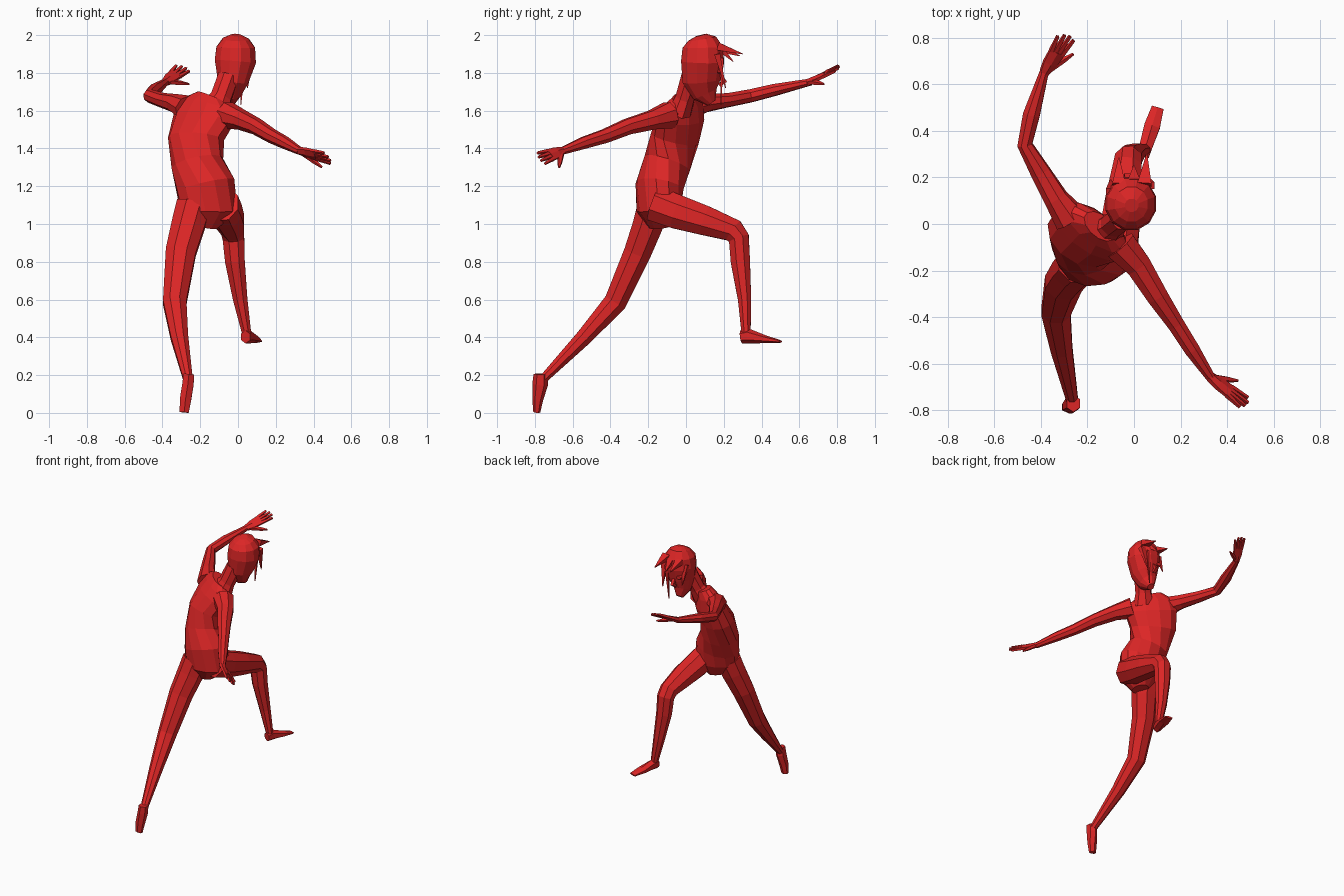
import bpy, bmesh, math
from mathutils import Vector

RED = bpy.data.materials.new("red")
RED.diffuse_color = (0.72, 0.019, 0.019, 1)


def tube(bm, stations, ref, n=8):
    """Loft flat-sided elliptical rings; station = x, y, z, half width along ref, half depth."""
    pts = [Vector(s[:3]) for s in stations]
    refs = ref if isinstance(ref, list) else [ref] * len(pts)
    rings = []
    for i, s in enumerate(stations):
        a, b = pts[max(i - 1, 0)], pts[min(i + 1, len(pts) - 1)]
        t = (pts[i] - a).normalized() + (b - pts[i]).normalized()
        t.normalize()
        side = Vector(refs[i])
        side = (side - t * side.dot(t)).normalized()
        up = t.cross(side)
        ring = []
        for k in range(n):
            w = 2 * math.pi * (k + 0.5) / n
            r = 1 / math.cos(math.pi / n) if n < 9 else 1
            ring.append(bm.verts.new(pts[i] + side * s[3] * r * math.cos(w) + up * s[4] * r * math.sin(w)))
        rings.append(ring)
    for p, q in zip(rings, rings[1:]):
        for k in range(n):
            bm.faces.new((p[k], p[(k + 1) % n], q[(k + 1) % n], q[k]))
    bm.faces.new(rings[0][::-1])
    bm.faces.new(rings[-1])


def part(name, tubes):
    """Make one object out of (stations, ref, sides) tubes."""
    bm = bmesh.new()
    for stations, ref, n in tubes:
        tube(bm, stations, ref, n)
    bmesh.ops.recalc_face_normals(bm, faces=bm.faces)
    me = bpy.data.meshes.new(name)
    bm.to_mesh(me)
    bm.free()
    me.materials.append(RED)
    ob = bpy.data.objects.new(name, me)
    bpy.context.collection.objects.link(ob)


def hand(name, wrist, tip, across, thumb):
    """Flat palm, four fingers and a thumb."""
    w, d, c = Vector(wrist), Vector(tip) - Vector(wrist), Vector(across).normalized()
    st = lambda p, a, b: (*p, a, b)
    tubes = [([st(w, .02, .018), st(w + d * .25, .032, .015), st(w + d * .55, .036, .011)], c, 6)]
    for i, length in enumerate((.9, .98, 1.0, .94)):
        o = i - 1.5
        base = w + d * .52 + c * o * .018
        end = w + d * length + c * o * .025
        tubes.append(([st(base, .009, .009), st(end, .006, .006)], c, 4))
    th = Vector(thumb)
    base = w + d * .12 + c * .015
    tubes.append(([st(base, .014, .012), st(base.lerp(th, .6), .011, .01), st(th, .005, .005)], d, 5))
    part(name, tubes)


X = (1, 0, 0)
CHEST = (.81, -.57, -.15)   # twisted shoulder line

# Torso, leaning forward and twisting from hips to shoulders
part("torso", [([
    (-.17, -.135, .985, .06, .06), (-.155, -.145, 1.07, .155, .115),
    (-.172, -.14, 1.2, .16, .13), (-.215, -.1, 1.32, .14, .125),
    (-.222, -.06, 1.45, .163, .115), (-.18, -.03, 1.56, .185, .095),
    (-.165, -.015, 1.63, .165, .068), (-.145, -.01, 1.675, .085, .05)],
    [(.97, .2, 0), (.97, .2, 0), (1, .05, 0), (.95, -.25, -.05)] + [CHEST] * 4, 12)])

# Neck
part("neck", [([(-.125, -.03, 1.6, .085, .06), (-.09, -.005, 1.67, .055, .05),
                (-.05, .03, 1.78, .055, .055)], X, 8)])

# Head with nose and eyes, facing +y
head = [([(-.04, .135, 1.64, .025, .025), (-.04, .1, 1.69, .058, .07),
          (-.027, .083, 1.76, .085, .105), (-.014, .088, 1.86, .113, .118),
          (-.012, .088, 1.935, .106, .11), (-.011, .085, 1.98, .072, .078),
          (-.01, .08, 2.0, .03, .03)], X, 12),
        ([(-.025, .17, 1.80, .01, .012), (-.03, .205, 1.755, .012, .012),
          (-.03, .175, 1.735, .01, .01)], X, 4)]
for s in (-1, 1):
    head.append(([(-.022 + s * .045, .15, 1.81, .026, .018),
                  (-.022 + s * .045, .188, 1.81, .02, .012)], X, 8))
part("head", head)

# Pointed hair locks at the forehead and beside the face
locks = [((-.065, .17, 1.93), (-.065, .285, 1.89), .028), ((.045, .17, 1.94), (.055, .30, 1.90), .03),
         ((.0, .18, 1.93), (.0, .25, 1.86), .025), ((.065, .165, 1.9), (.05, .21, 1.72), .022),
         ((.03, .19, 1.88), (.015, .185, 1.63), .014), ((-.1, .14, 1.9), (-.1, .19, 1.76), .02)]
part("hair_locks", [([(*a, r, r * .7), (*b, .002, .002)], X, 4) for a, b, r in locks])

# Arms
part("left_arm", [([(-.27, .02, 1.615, .07, .06), (-.335, .11, 1.64, .05, .045),
                    (-.4, .22, 1.655, .042, .036), (-.468, .34, 1.678, .032, .034),
                    (-.44, .47, 1.71, .036, .031), (-.383, .66, 1.752, .019, .018)], (1, -.4, 0), 8)])
part("right_arm", [([(-.06, -.09, 1.575, .07, .07), (.02, -.18, 1.55, .055, .05),
                     (.10, -.31, 1.515, .046, .041), (.18, -.43, 1.465, .036, .036),
                     (.25, -.54, 1.43, .033, .031), (.33, -.66, 1.385, .02, .019)], (1, .6, 0), 8)])
hand("left_hand", (-.385, .65, 1.75), (-.285, .81, 1.83), (.8, -.3, -.4), (-.26, .73, 1.74))
hand("right_hand", (.325, -.655, 1.387), (.485, -.775, 1.345), (.3, .5, -.6), (.445, -.672, 1.3))

# Trailing leg, stretched back with the toes down
part("rear_leg", [([(-.235, -.17, 1.1, .09, .085), (-.262, -.2, 1.0, .088, .08),
                    (-.303, -.256, .85, .08, .072), (-.335, -.375, .585, .062, .06),
                    (-.31, -.54, .4, .046, .043), (-.265, -.755, .18, .025, .023)], X, 8)])
part("rear_foot", [([(-.26, -.77, .205, .028, .032), (-.265, -.772, .15, .03, .036),
                     (-.278, -.785, .07, .03, .025), (-.285, -.79, .003, .024, .016)], X, 6)])

# Leading leg, knee raised forward
part("front_leg", [([(-.085, -.17, 1.11, .085, .095), (-.065, -.05, 1.065, .085, .09),
                     (-.045, .1, 1.018, .078, .078), (-.028, .25, .965, .06, .062),
                     (-.024, .28, .925, .057, .055), (-.016, .288, .8, .052, .051),
                     (.012, .31, .6, .038, .035), (.046, .318, .42, .024, .024)], X, 8)])
part("front_foot", [([(.04, .292, .402, .024, .03), (.05, .33, .407, .028, .035),
                      (.078, .42, .39, .034, .018), (.102, .5, .378, .026, .006)], X, 6)])
